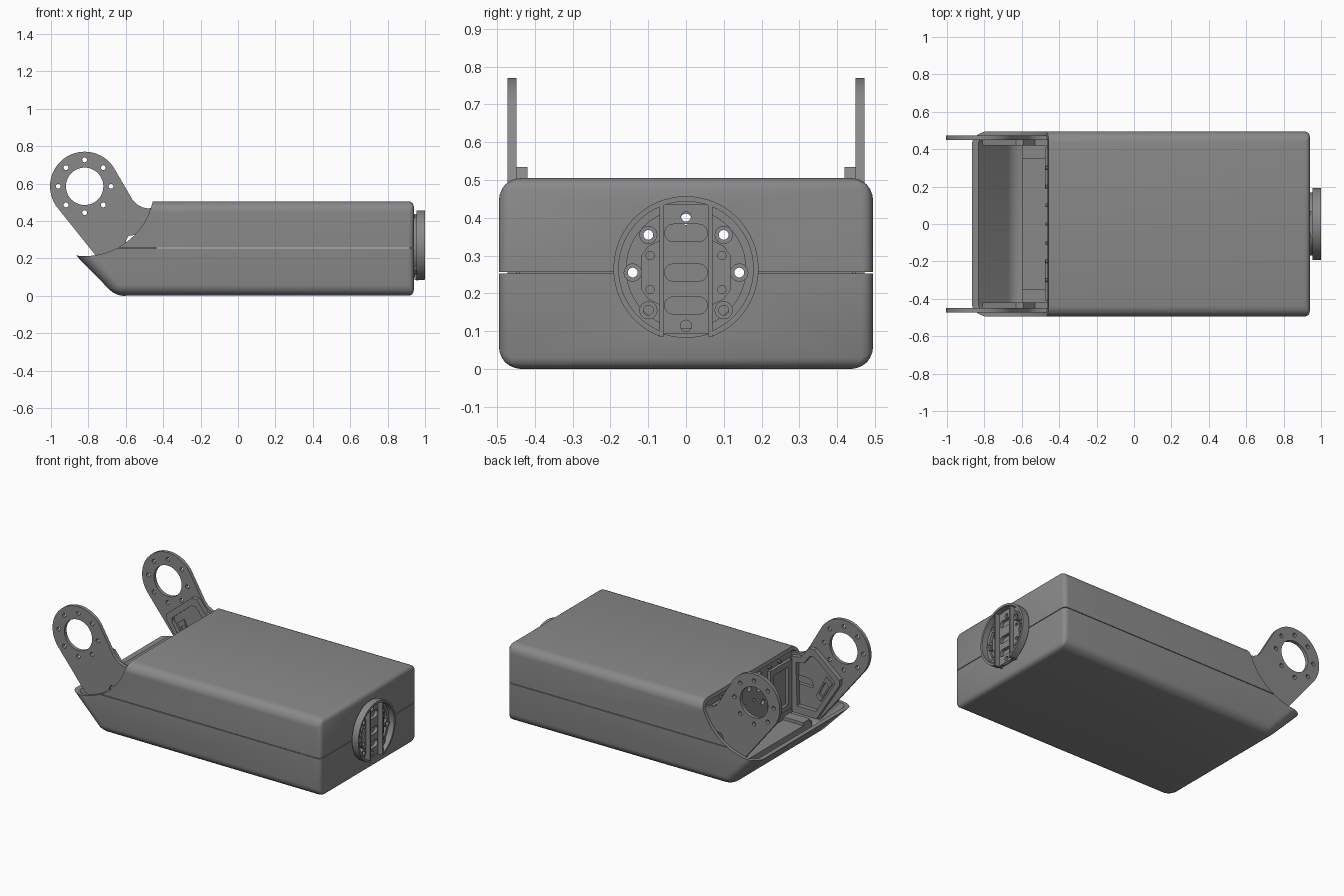
import bpy, bmesh
from math import sin, cos, pi, radians

if "Cube" in bpy.data.objects:
    bpy.data.objects.remove(bpy.data.objects["Cube"])

PIVOT = (-0.82, 0.585)      # x, z of the hinge axis
CAP_Z = 0.265               # centre height of the round end cap
GREY = bpy.data.materials.new('dark_grey')
GREY.diffuse_color = (.25, .25, .25, 1)
GREY.use_nodes = True
GREY.node_tree.nodes["Principled BSDF"].inputs["Base Color"].default_value = GREY.diffuse_color


def activate(ob):
    bpy.ops.object.select_all(action='DESELECT')
    ob.select_set(True)
    bpy.context.view_layer.objects.active = ob


def finish(ob):
    # apply modifiers, shade and colour
    activate(ob)
    bpy.ops.object.convert(target='MESH')
    ob = bpy.context.object
    bpy.ops.object.shade_smooth_by_angle(angle=radians(30))
    ob.data.materials.clear()
    ob.data.materials.append(GREY)
    return ob


def arc(cx, cy, r, a0=0, a1=360, n=48):
    full = a1 - a0 == 360
    return [(cx + r * cos(radians(a0 + (a1 - a0) * i / (n if full else n - 1))),
             cy + r * sin(radians(a0 + (a1 - a0) * i / (n if full else n - 1)))) for i in range(n)]


def slot(cx, cy, w, h, n=8):
    # rounded slot of half width w and half height h
    return arc(cx + w - h, cy, h, -90, 90, n) + arc(cx - w + h, cy, h, 90, 270, n)


def rect(x0, x1, y0, y1):
    return [(x0, y0), (x1, y0), (x1, y1), (x0, y1)]


def scaled(pts, cx, cy, k):
    return [(cx + (x - cx) * k, cy + (y - cy) * k) for x, y in pts]


def plate(name, loops, plane, a, b):
    """Flat plate with holes: plane 'xz' spans y a..b, plane 'yz' spans x a..b."""
    cu = bpy.data.curves.new(name, 'CURVE')
    cu.dimensions = '2D'
    cu.fill_mode = 'BOTH'
    cu.extrude = (b - a) / 2
    for pts in loops:
        s = cu.splines.new('POLY')
        s.points.add(len(pts) - 1)
        for p, q in zip(s.points, pts):
            p.co = (q[0], q[1], 0, 1)
        s.use_cyclic_u = True
    ob = bpy.data.objects.new(name, cu)
    bpy.context.collection.objects.link(ob)
    m = (a + b) / 2
    if plane == 'xz':
        ob.rotation_euler, ob.location = (pi / 2, 0, 0), (0, m, 0)
    else:
        ob.rotation_euler, ob.location = (pi / 2, 0, pi / 2), (m, 0, 0)
    return finish(ob)


def prism(name, pts, y):
    """Solid xz outline running from -y to y."""
    bm = bmesh.new()
    f = bm.faces.new([bm.verts.new((p[0], -y, p[1])) for p in pts])
    r = bmesh.ops.extrude_face_region(bm, geom=[f])
    bmesh.ops.translate(bm, vec=(0, 2 * y, 0), verts=[v for v in r['geom'] if isinstance(v, bmesh.types.BMVert)])
    bmesh.ops.recalc_face_normals(bm, faces=bm.faces)
    me = bpy.data.meshes.new(name)
    bm.to_mesh(me)
    bm.free()
    ob = bpy.data.objects.new(name, me)
    bpy.context.collection.objects.link(ob)
    return ob


def soften(ob, width, end_weight):
    # big radius on long edges, smaller one on the end face
    me = ob.data
    at = me.attributes.new('bevel_weight_edge', 'FLOAT', 'EDGE')
    for e in me.edges:
        v0, v1 = (me.vertices[i].co for i in e.vertices)
        at.data[e.index].value = end_weight if min(v0.x, v1.x) > 0.8 else 1.0
    m = ob.modifiers.new('bevel', 'BEVEL')
    m.limit_method = 'WEIGHT'
    m.width = width
    m.segments = 6


def cut(ob, cutter):
    m = ob.modifiers.new('cut', 'BOOLEAN')
    m.object = cutter
    m.solver = 'EXACT'
    cutter.hide_render = True


# Housing: hollow rounded box split in two shells, scooped round the hinge
inner = prism('cavity_cutter', [(.918, .022), (.918, .483), (-1.097, .483), (-.646, .022)], .473)
soften(inner, .04, .4)
scoop = prism('scoop_cutter', arc(*PIVOT, .373, n=96), .7)
bpy.ops.mesh.primitive_cylinder_add(vertices=48, radius=.16, depth=.2, location=(.93, 0, CAP_Z), rotation=(0, pi / 2, 0))
port = bpy.context.object
port.name = 'port_cutter'
above = prism('above_cutter', rect(-2, 2, .253, 1), .8)
below = prism('below_cutter', rect(-2, 2, -1, .257), .8)
helpers = [inner, scoop, port, above, below]
for name, half in (('lower_shell', above), ('upper_shell', below)):
    shell = prism(name, [(.94, 0), (.94, .505), (-1.15, .505), (-.655, 0)], .495)
    soften(shell, .058, .5)
    for c in (inner, scoop, port, half):
        cut(shell, c)
    finish(shell)
for h in helpers:
    bpy.data.objects.remove(h)

# Hinge arms with bearing ring, bolt holes and an inner stiffening frame
arm = arc(*PIVOT, .185, 30, 219, 40) + [
    (-.765, .22), (-.645, .075), (-.45, .075), (-.45, .27), (-.60, .27), (-.60, .295), (-.585, .32), (-.55, .325),
    (-.42, .325), (-.42, .46), (-.47, .465), (-.51, .472), (-.54, .488), (-.565, .515)]
bolts = [arc(PIVOT[0] + .141 * cos(k * pi / 4), PIVOT[1] + .141 * sin(k * pi / 4), .013, n=16) for k in range(8)]
frame = [(-.59, .535), (-.63, .535), (-.81, .385), (-.81, .35), (-.645, .09), (-.47, .09), (-.46, .45), (-.53, .46)]
pad = [(-.70, .37), (-.745, .335), (-.66, .20), (-.625, .225)]
for side, s in (('left', -1), ('right', 1)):
    def span(a, b):
        return sorted((s * a, s * b))
    plate('hinge_arm_' + side, [arm, arc(*PIVOT, .1)] + bolts, 'xz', *span(.449, .472))
    plate('arm_frame_' + side, [frame, scaled(frame, -.63, .31, .78)], 'xz', *span(.42, .449))
    plate('arm_pad_' + side, [pad, scaled(pad, -.685, .283, .6)], 'xz', *span(.439, .449))


# Bulkhead behind the hinge opening, with bolt circle and side frames
def bolt_circle(r, ks, size):
    return [arc(r * sin(k * pi / 4), .255 + r * cos(k * pi / 4), size, n=16) for k in ks]


plate('bulkhead', [rect(-.44, .44, .03, .48)] + bolt_circle(.141, (0, 1, 2, 6, 7), .018)
      + bolt_circle(.07, (1, 7), .01), 'yz', -.455, -.435)
for side, s in (('left', -1), ('right', 1)):
    y0, y1 = sorted((s * .19, s * .41))
    plate('bulkhead_frame_' + side, [rect(y0, y1, .12, .44), rect(y0 + .035, y1 - .035, .155, .40)], 'yz', -.475, -.455)
plate('cross_deck', [rect(-.60, -.455, .022, .06)], 'xz', -.44, .44)
for side, s in (('left', -1), ('right', 1)):
    plate('deck_rail_' + side, [rect(-.60, -.455, .06, .08)], 'xz', *sorted((s * .35, s * .42)))
for i in range(7):
    plate('bulkhead_screw', [arc(-.3 + i * .1, .46, .009, n=12)], 'yz', -.472, -.455)

# Round end coupling: neck, back plate, open ring, ribs, slotted spine, bosses
holes = bolt_circle(.141, range(8), .015)
plate('coupling_neck', [arc(0, CAP_Z, .168)] + holes, 'yz', .918, .945)
plate('coupling_collar', [arc(0, CAP_Z, .168), arc(0, CAP_Z, .16)], 'yz', .945, .957)
plate('coupling_ring', [arc(0, CAP_Z, .192, -68, 248, 64) + arc(0, CAP_Z, .178, 248, -68, 64)], 'yz', .955, 1.0)
plate('coupling_rim', [arc(0, CAP_Z, .183, n=64), arc(0, CAP_Z, .158)], 'yz', .955, .962)
plate('coupling_spine', [rect(-.06, .06, .092, .435), arc(0, .114, .015, n=16), arc(0, .403, .013, n=16)]
      + [slot(0, z, .057, .023) for z in (.36, .255, .168)], 'yz', .945, .966)
for side, s in (('left', -1), ('right', 1)):
    y0, y1 = sorted((s * .06, s * .07))
    plate('coupling_rib_' + side, [rect(y0, y1, .085, .438)], 'yz', .945, .998)
    plate('coupling_pad_' + side, [[(s * y, z) for y, z in
          ((.07, .17), (.1, .185), (.118, .21), (.118, .3), (.1, .325), (.07, .34))],
          arc(s * .095, .3, .011, n=12), arc(s * .095, .21, .011, n=12)], 'yz', .945, .97)
for k in (1, 2, 3, 5, 6, 7):
    y, z = .141 * sin(k * pi / 4), .255 + .141 * cos(k * pi / 4)
    plate('coupling_boss', [arc(y, z, .024, n=24), arc(y, z, .013, n=16)], 'yz', .945, .975)
